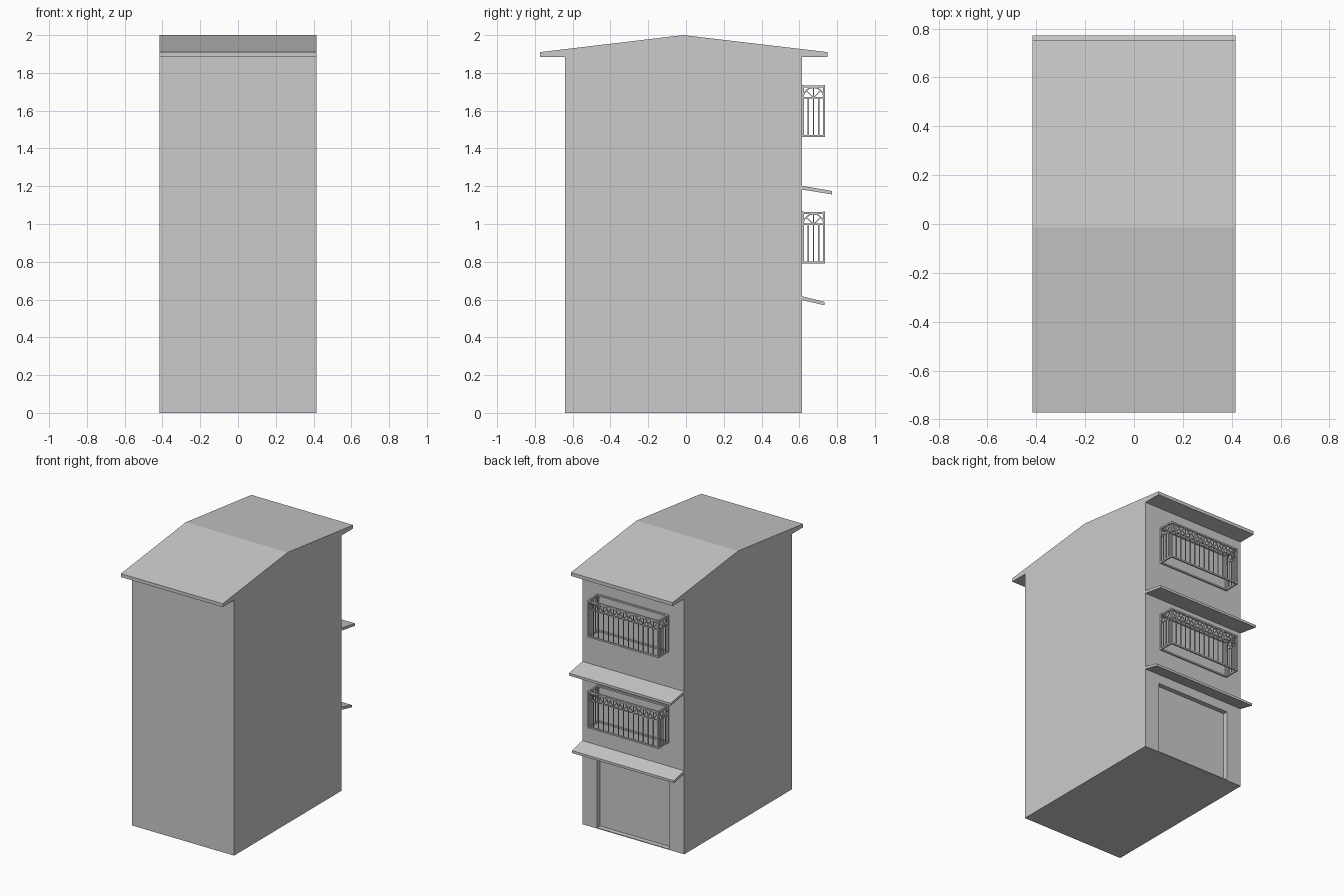
import bpy, bmesh, math
from mathutils import Vector, Matrix

if "Cube" in bpy.data.objects:
    bpy.data.objects.remove(bpy.data.objects["Cube"])

W = 0.416        # half width of the house
WALL = 0.615     # y of the balcony-side wall


def finish(name, bm):
    bmesh.ops.recalc_face_normals(bm, faces=bm.faces)
    me = bpy.data.meshes.new(name)
    bm.to_mesh(me)
    bm.free()
    ob = bpy.data.objects.new(name, me)
    bpy.context.collection.objects.link(ob)
    return ob


def extrude_x(name, profile, half):
    """Extrude a (y, z) outline symmetrically along x."""
    bm = bmesh.new()
    face = bm.faces.new([bm.verts.new((-half, y, z)) for y, z in profile])
    ext = bmesh.ops.extrude_face_region(bm, geom=[face])
    vs = [v for v in ext["geom"] if isinstance(v, bmesh.types.BMVert)]
    bmesh.ops.translate(bm, vec=(2 * half, 0, 0), verts=vs)
    return finish(name, bm)


def bar(bm, p, q, t):
    """Square bar of thickness t from p to q."""
    p, q = Vector(p), Vector(q)
    d = q - p
    up = Vector((0, 0, 1)) if abs(d.z) < 0.99 * d.length else Vector((0, 1, 0))
    z = d.normalized()
    x = up.cross(z).normalized()
    rot = Matrix((x, z.cross(x), z)).transposed().to_4x4()
    m = Matrix.Translation((p + q) / 2) @ rot @ Matrix.Diagonal((t, t, d.length, 1))
    bmesh.ops.create_cube(bm, size=1, matrix=m)


# House walls and gable roof as one profile, flush at the ends
house = extrude_x("house_body", [
    (-0.64, 0), (WALL, 0), (WALL, 1.885), (0.75, 1.885), (0.75, 1.91),
    (-0.015, 2.0), (-0.772, 1.91), (-0.772, 1.885), (-0.64, 1.885)], W)

# Shallow recess for the shop door
cutter = extrude_x("door_cutter", [
    (WALL - 0.035, 0.006), (WALL + 0.1, 0.006),
    (WALL + 0.1, 0.53), (WALL - 0.035, 0.53)], 0.297)
cutter.hide_render = True
mod = house.modifiers.new("door_recess", "BOOLEAN")
mod.operation = "DIFFERENCE"
mod.solver = "EXACT"
mod.object = cutter
bpy.context.view_layer.objects.active = house
bpy.ops.object.modifier_apply(modifier=mod.name)
bpy.data.objects.remove(cutter)

# Sloping awnings between the floors
for name, y1, z0, z1 in (("lower_awning", 0.733, 0.617, 0.588),
                         ("upper_awning", 0.772, 1.202, 1.175)):
    extrude_x(name, [(WALL, z0), (y1, z1), (y1, z1 - 0.018), (WALL, z0 - 0.02)], W)


def panel(bm, a, b, arches, bars, h, spring):
    """Grille panel between plan points a and b: bars below, fan arches above."""
    a, b = Vector(a), Vector(b)

    def at(u, z):
        p = a.lerp(b, u)
        return (p.x, p.y, z)
    for z in (0.006, spring, h - 0.006):
        bar(bm, at(0, z), at(1, z), 0.011 if z != spring else 0.007)
    for i in range(1, bars):
        bar(bm, at(i / bars, 0.006), at(i / bars, spring), 0.006)
    rise = h - 0.012 - spring
    for k in range(arches):
        c, r = (k + 0.5) / arches, 0.5 / arches
        pts = [at(c - r * math.cos(math.pi * i / 8),
                  spring + rise * math.sin(math.pi * i / 8)) for i in range(9)]
        for p, q in zip(pts, pts[1:]):
            bar(bm, p, q, 0.006)
        for i in (2, 4, 6):
            bar(bm, at(c, spring), pts[i], 0.005)


# Projecting window grilles on the two upper floors
H, X, Y0, Y1 = 0.275, 0.285, WALL + 0.005, 0.73
for name, base in (("lower_window_grille", 0.79), ("upper_window_grille", 1.46)):
    bm = bmesh.new()
    panel(bm, (-X, Y1), (X, Y1), 7, 14, H, 0.208)
    for s in (-X, X):
        panel(bm, (s, Y0), (s, Y1), 1, 4, H, 0.208)
        for y in (Y0, Y1):
            bar(bm, (s, y, 0), (s, y, H), 0.011)
    for z in (0.006, H - 0.006):
        bar(bm, (-X, Y0, z), (X, Y0, z), 0.011)
    finish(name, bm).location.z = base
